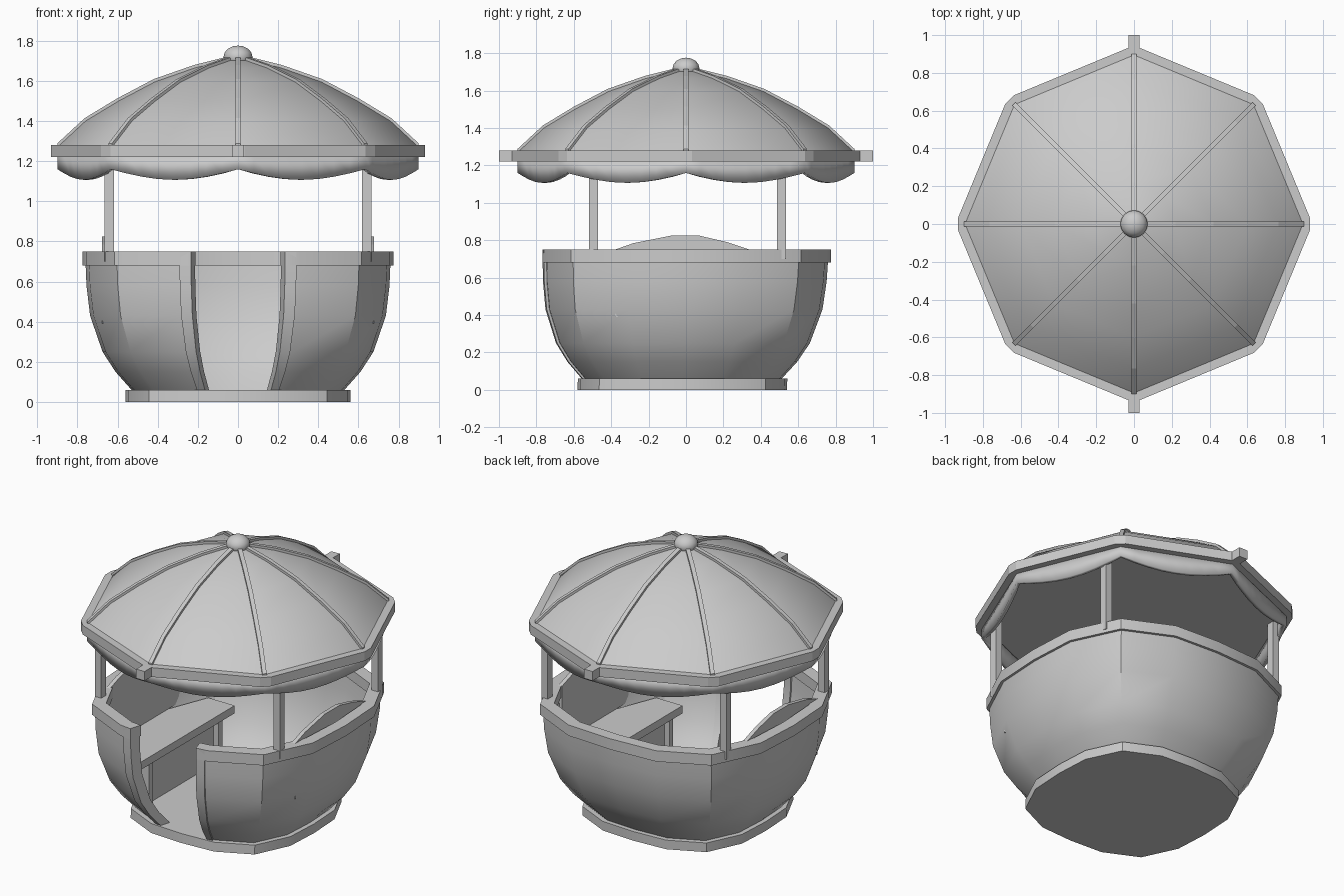
import bpy, bmesh
from math import radians, degrees, sin, cos, pi
from mathutils import Matrix, Vector

cube = bpy.data.objects.get("Cube")
if cube:
    bpy.data.objects.remove(cube)

grey = bpy.data.materials.new("plain grey")
grey.use_nodes = True
grey.diffuse_color = (0.6, 0.6, 0.6, 1)
grey.node_tree.nodes["Principled BSDF"].inputs["Base Color"].default_value = (0.6, 0.6, 0.6, 1)


def finish(name, bm, smooth=35):
    bmesh.ops.remove_doubles(bm, verts=bm.verts, dist=1e-5)
    bmesh.ops.recalc_face_normals(bm, faces=bm.faces)
    mesh = bpy.data.meshes.new(name)
    bm.to_mesh(mesh)
    bm.free()
    mesh.materials.append(grey)
    obj = bpy.data.objects.new(name, mesh)
    bpy.context.collection.objects.link(obj)
    bpy.ops.object.select_all(action="DESELECT")
    obj.select_set(True)
    bpy.context.view_layer.objects.active = obj
    if smooth:
        bpy.ops.object.shade_smooth_by_angle(angle=radians(smooth))
    return obj


def squircle(a, r, z):
    """Rounded-square plan, sliding slightly forward near the floor."""
    c, s = cos(radians(a)), sin(radians(a))
    k = r / (abs(c) ** 3 + abs(s) ** 3) ** (1 / 3)
    return Vector((k * c, k * s - 0.02 * max(0, 1 - z / 0.68), z))


def octagon(a, r, z):
    """Straight-sided octagon with corners at every 45 degrees."""
    k = r * cos(pi / 8) / cos(radians(a % 45 - 22.5))
    return Vector((k * cos(radians(a)), k * sin(radians(a)), z))


def sweep(name, plan, angles, section, closed=False, smooth=35):
    """Carry a closed (radius, height) section around a plan."""
    bm = bmesh.new()
    rings = [[bm.verts.new(plan(a, r, z)) for r, z in section] for a in angles]
    n = len(section)
    pairs = list(zip(rings, rings[1:]))
    if closed:
        pairs.append((rings[-1], rings[0]))
    else:
        bm.faces.new(rings[0])
        bm.faces.new(rings[-1])
    for p, q in pairs:
        for i in range(n):
            j = (i + 1) % n
            if section[i][0] or section[j][0]:
                bm.faces.new((p[i], p[j], q[j], q[i]))
    return finish(name, bm, smooth)


def prism(name, outline, depth, place):
    """Extrude a flat outline; place maps (u, v, depth) into the model."""
    bm = bmesh.new()
    sides = [[bm.verts.new(place(u, v, d)) for u, v in outline] for d in depth]
    for side in sides:
        bm.faces.new(side)
    for i in range(len(outline)):
        j = (i + 1) % len(outline)
        bm.faces.new((sides[0][i], sides[0][j], sides[1][j], sides[1][i]))
    return finish(name, bm, 0)


def box(name, x, y, z):
    return prism(name, [(x[0], y[0]), (x[1], y[0]), (x[1], y[1]), (x[0], y[1])], z,
                 lambda u, v, d: Vector((u, v, d)))


# Tub: base, open-fronted wall, rim and doorway trim
full = [i * 22.5 for i in range(16)]
door = 17
open_angles = [-90 + door] + [-67.5 + i * 22.5 for i in range(15)] + [270 - door]
outer = [(0.53, 0.06), (0.61, 0.15), (0.675, 0.25), (0.737, 0.43), (0.755, 0.58), (0.76, 0.7)]
inner = [(r - 0.045, z) for r, z in reversed(outer)]
sweep("base", squircle, full, [(0, 0), (0.56, 0), (0.56, 0.06), (0, 0.06)], True)
sweep("tub_wall", squircle, open_angles, outer + inner)
sweep("tub_rim", squircle, open_angles, [(0.7, 0.68), (0.775, 0.68), (0.775, 0.75), (0.7, 0.75)])
trim = [(r + 0.014, z) for r, z in outer] + [(0.775, 0.75), (0.7, 0.75)] + \
       [(r - 0.008, z) for r, z in inner]
for side, a in (("left", -90 + door), ("right", 270 - door - 4)):
    sweep(side + "_door_trim", squircle, [a, a + 4], trim)

# Benches, backrests and posts on both sides
seat = [(0.36, -0.48), (0.55, -0.48), (0.66, -0.2), (0.66, 0.2), (0.55, 0.48), (0.36, 0.48)]
back = [(-0.38, 0.39), (-0.38, 0.75), (-0.28, 0.785), (-0.08, 0.825), (0.07, 0.825),
        (0.22, 0.79), (0.34, 0.75), (0.34, 0.39)]
for side, m in (("left", 1), ("right", -1)):
    prism(side + "_seat", seat, (0.34, 0.39), lambda u, v, d: Vector((m * u, v, d)))
    prism(side + "_backrest", back, (0.652, 0.678), lambda u, v, d: Vector((m * d, u, v)))
    box(side + "_seat_front", (m * 0.4, m * 0.42), (-0.37, 0.37), (0.06, 0.34))
    for end, y, py in (("front", -0.37, -0.495), ("back", 0.34, 0.51)):
        box(f"{side}_{end}_seat_leg", (m * 0.365, m * 0.42), (y - 0.02, y + 0.02), (0.06, 0.34))
        box(f"{side}_{end}_post", (m * 0.618, m * 0.664), (py - 0.024, py + 0.024), (0.7, 1.24))

# Roof canopy and its edge band
corners = [i * 45 for i in range(8)]
slope = [(0.9, 1.275), (0.765, 1.4), (0.6, 1.5), (0.42, 1.595), (0.22, 1.665), (0.04, 1.71)]
sweep("canopy", octagon, corners, [(0, 1.225), (0.9, 1.225)] + slope + [(0, 1.715)], True)
blunt = [a + d for a in corners for d in (-2, 2)]
sweep("roof_band", octagon, blunt, [(0.88, 1.22), (0.945, 1.22), (0.945, 1.28), (0.88, 1.28)], True, 20)

# Ribs over the canopy corners
rib = [(r, z + 0.014) for r, z in slope] + [(r, z - 0.02) for r, z in reversed(slope)]
for i, a in enumerate(corners):
    turn = Matrix.Rotation(radians(a), 3, "Z")
    prism(f"rib_{i + 1}", rib, (-0.013, 0.013), lambda u, v, d: turn @ Vector((u, d, v)))

# Scalloped valance
bm = bmesh.new()
steps = 8
loop = []
for a in corners:
    p, q = octagon(a, 0.9, 0), octagon(a + 45, 0.9, 0)
    for s in range(steps):
        v = p.lerp(q, s / steps)
        drop = 1.16 - 0.053 * sin(pi * s / steps)
        loop.append([bm.verts.new((v.x, v.y, z)) for z in (1.23, drop)])
for p, q in zip(loop, loop[1:] + loop[:1]):
    bm.faces.new((p[0], p[1], q[1], q[0]))
valance = finish("valance", bm, 30)
solid = valance.modifiers.new("thickness", "SOLIDIFY")
solid.thickness = 0.025

# Hanging pegs and top knob
box("front_peg", (-0.03, 0.03), (-1, -0.9), (1.22, 1.28))
box("back_peg", (-0.03, 0.03), (0.9, 1), (1.22, 1.28))
bm = bmesh.new()
bmesh.ops.create_uvsphere(bm, u_segments=16, v_segments=8, radius=0.072,
                          matrix=Matrix.Translation((0, 0, 1.72)) @ Matrix.Diagonal((1, 1, 0.78, 1)))
finish("top_knob", bm, 60)
